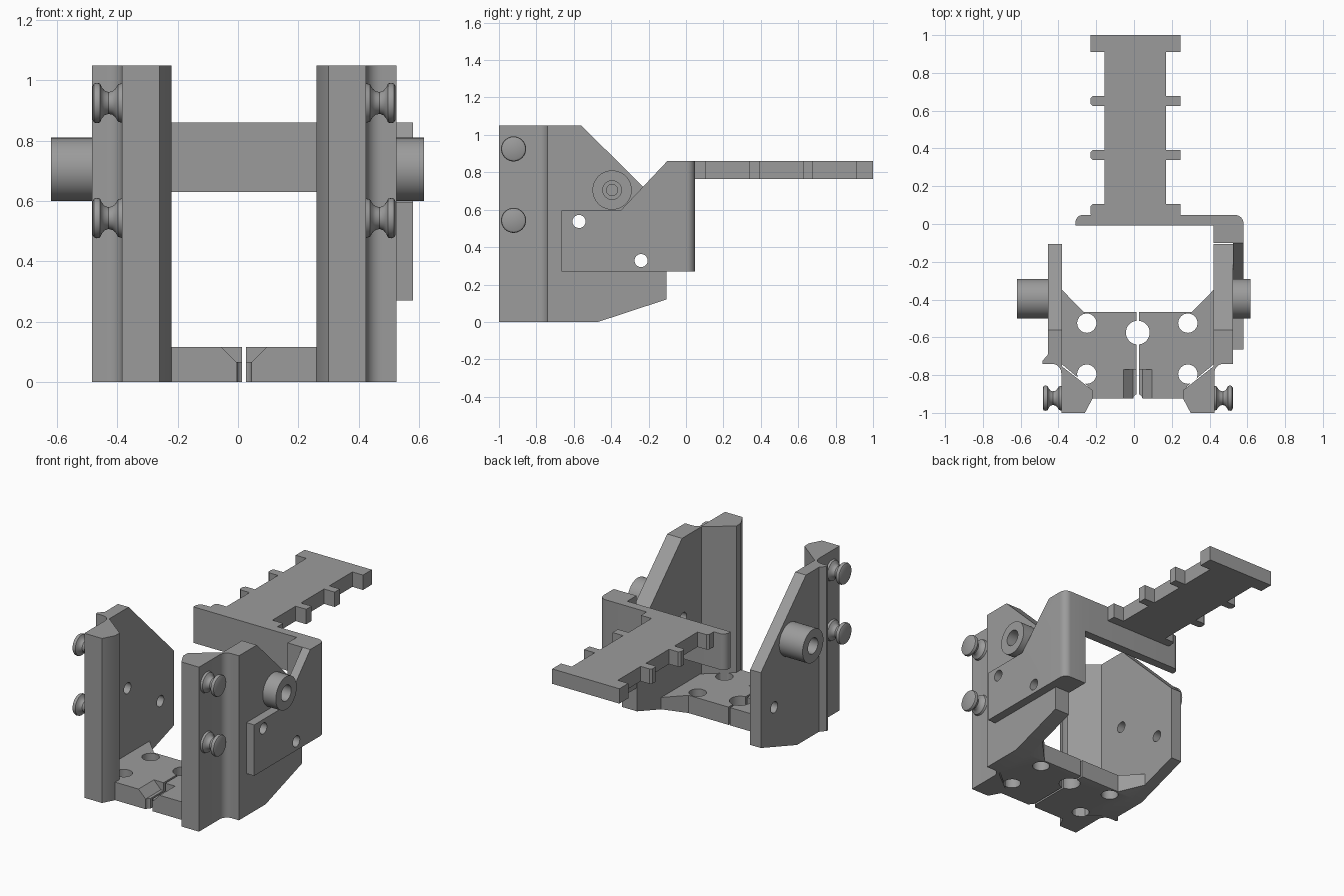
import bpy, bmesh, math
from mathutils import Vector, Matrix

if "Cube" in bpy.data.objects:
    bpy.data.objects.remove(bpy.data.objects["Cube"])

grey = bpy.data.materials.new("plain grey")
grey.diffuse_color = (0.33, 0.33, 0.33, 1)
grey.use_nodes = True
grey.node_tree.nodes["Principled BSDF"].inputs["Base Color"].default_value = grey.diffuse_color
CX = 0.02  # mirror plane of the cradle


def finish(name, bm):
    bmesh.ops.recalc_face_normals(bm, faces=bm.faces)
    me = bpy.data.meshes.new(name)
    bm.to_mesh(me)
    bm.free()
    me.materials.append(grey)
    ob = bpy.data.objects.new(name, me)
    bpy.context.collection.objects.link(ob)
    return ob


def prism(name, pts, axis, lo, hi):
    """Extrude an outline: (x, y) along Z, (y, z) along X, or (x, z) along Y."""
    put = {'Z': lambda a, b, h: (a, b, h), 'X': lambda a, b, h: (h, a, b),
           'Y': lambda a, b, h: (a, h, b)}[axis]
    bm = bmesh.new()
    low = [bm.verts.new(put(a, b, lo)) for a, b in pts]
    top = [bm.verts.new(put(a, b, hi)) for a, b in pts]
    bm.faces.new(low)
    bm.faces.new(top)
    n = len(pts)
    for i in range(n):
        j = (i + 1) % n
        bm.faces.new((low[i], low[j], top[j], top[i]))
    return finish(name, bm)


def rect(a0, b0, a1, b1):
    return [(a0, b0), (a1, b0), (a1, b1), (a0, b1)]


def arc(cx, cy, r, a0, a1, n=8):
    return [(cx + r * math.cos(math.radians(a0 + (a1 - a0) * i / n)),
             cy + r * math.sin(math.radians(a0 + (a1 - a0) * i / n))) for i in range(n + 1)]


def disc(a, b, r, n=32):
    return arc(a, b, r, 0, 360, n)[:-1]


def lathe_x(name, profile, y, z, n=32):
    """Revolve (x, radius) points about an axis parallel to X."""
    bm = bmesh.new()
    rings = [[bm.verts.new((x, y + r * math.cos(2 * math.pi * i / n), z + r * math.sin(2 * math.pi * i / n)))
              for i in range(n)] for x, r in profile]
    for a, b in zip(rings, rings[1:]):
        for i in range(n):
            j = (i + 1) % n
            bm.faces.new((a[i], a[j], b[j], b[i]))
    bm.faces.new(rings[0])
    bm.faces.new(rings[-1])
    return finish(name, bm)


def boolean(ob, cutter, op='DIFFERENCE'):
    m = ob.modifiers.new("cut", 'BOOLEAN')
    m.operation, m.object, m.solver = op, cutter, 'EXACT'
    bpy.context.view_layer.objects.active = ob
    bpy.ops.object.modifier_apply(modifier=m.name)
    bpy.data.objects.remove(cutter)


def mirror(pts):
    return [(2 * CX - a, b) for a, b in pts]


SIDE = [(-1, 0), (-0.47, 0), (-0.105, 0.12), (-0.105, 0.6), (-0.56, 1.05), (-1, 1.05)]
SIDE_HOLES = [(-0.572, 0.537), (-0.24, 0.328)]

# Upright walls: plan outline trimmed by the side silhouette
front_part = arc(-0.435, -0.79, 0.05, 90, 0) + [
    (-0.385, -1), (-0.26, -1), (-0.22, -0.925), (-0.22, -0.88), (-0.38, -0.755), (-0.38, -0.1)]
left_plan = [(-0.455, -0.1), (-0.455, -0.69), (-0.485, -0.725), (-0.485, -0.74)] + front_part
right_plan = mirror([(-0.485, -0.1), (-0.485, -0.74)] + front_part)
for name, plan in (("left_wall", left_plan), ("right_wall", right_plan)):
    wall = prism(name, plan, 'Z', -0.1, 1.2)
    boolean(wall, prism("trim", SIDE, 'X', -1, 1), 'INTERSECT')
    for y, z in SIDE_HOLES:
        boolean(wall, prism("drill", disc(y, z, 0.035), 'X', -1, 1))

# Floor plate with corner gussets, split, holes and front trough
floor_half = [(-0.24, -0.925), (-0.24, -0.86), (-0.385, -0.74), (-0.385, -0.345), (-0.267, -0.465)]
floor = prism("floor_plate", floor_half + mirror(floor_half)[::-1], 'Z', -0.1, 0.115)
boolean(floor, prism("trim", SIDE, 'X', -1, 1), 'INTERSECT')
boolean(floor, prism("trough", [(-0.055, 0.115), (-0.055, 0.2), (0.095, 0.2), (0.095, 0.115),
                                (0.045, 0.065), (-0.005, 0.065)], 'Y', -1, -0.77))
for x, y, r in ((CX, -0.575, 0.063), (CX, -0.925, 0.024), (-0.25, -0.525, 0.051), (-0.25, -0.795, 0.051),
                (0.285, -0.525, 0.051), (0.285, -0.795, 0.051)):
    boolean(floor, prism("drill", disc(x, y, r), 'Z', -0.2, 0.3))
boolean(floor, prism("slit", rect(CX - 0.006, -1, CX + 0.006, -0.3), 'Z', -0.2, 0.3))

# Pivot bosses with stepped blind holes
for name, tip, base in (("left_boss", -0.62, -0.45), ("right_boss", 0.617, 0.52)):
    s = 1 if base > tip else -1
    lathe_x(name, [(base, 0.105), (tip, 0.105), (tip, 0.05), (tip + s * 0.07, 0.05),
                   (tip + s * 0.07, 0.03), (tip + s * 0.085, 0.03)], -0.395, 0.705, 48)

# Spool-shaped band hooks
HOOK = [(-0.483, 0.055), (-0.478, 0.064), (-0.47, 0.067), (-0.458, 0.065), (-0.452, 0.052), (-0.443, 0.041),
        (-0.43, 0.036), (-0.417, 0.039), (-0.407, 0.047), (-0.398, 0.062), (-0.38, 0.067)]
for z, level in ((0.925, "upper"), (0.543, "lower")):
    lathe_x(f"left_{level}_hook", HOOK, -0.922, z)
    lathe_x(f"right_{level}_hook", mirror(HOOK), -0.922, z)

# Bracket side leg with thick rounded rear corner
leg = prism("bracket_leg", [(0.525, -0.665), (0.58, -0.665)] + arc(0.535, 0.003, 0.045, 0, 90) +
            [(0.42, 0.048), (0.42, -0.1), (0.525, -0.1)], 'Z', 0, 1)
boolean(leg, prism("trim", [(-0.665, 0.27), (0.1, 0.27), (0.1, 0.86), (-0.1, 0.86), (-0.35, 0.595),
                            (-0.665, 0.595)], 'X', 0, 1), 'INTERSECT')
for y, z in SIDE_HOLES:
    boolean(leg, prism("drill", disc(y, z, 0.035), 'X', 0, 1))

# Cross plate behind the cradle
prism("cross_plate", [(0.43, -0.008), (0.43, 0.048)] + arc(-0.27, 0.008, 0.04, 90, 180) +
      [(-0.31, -0.008)], 'Z', 0.63, 0.86)

# Rear arm with side tabs, slightly chamfered on the left
right, left = [], []
for y0, y1 in ((0.04, 0.105), (0.338, 0.392), (0.625, 0.678), (0.91, 1.0)):
    c = 0.012 if y1 < 1 else 0
    right += [(0.17, y0), (0.245, y0), (0.245, y1), (0.17, y1)]
    left += [(-0.155, y0), (-0.23 + c, y0), (-0.23, y0 + c), (-0.23, y1 - c), (-0.23 + c, y1), (-0.155, y1)]
outline = []
for p in right[1:-1] + left[::-1][1:-1]:
    if not outline or (Vector(p) - Vector(outline[-1])).length > 1e-5:
        outline.append(p)
prism("rear_arm", outline, 'Z', 0.765, 0.86)

# Smooth the round surfaces, keep edges crisp
bpy.ops.object.select_all(action='SELECT')
bpy.context.view_layer.objects.active = floor
bpy.ops.object.shade_smooth_by_angle(angle=math.radians(30))
